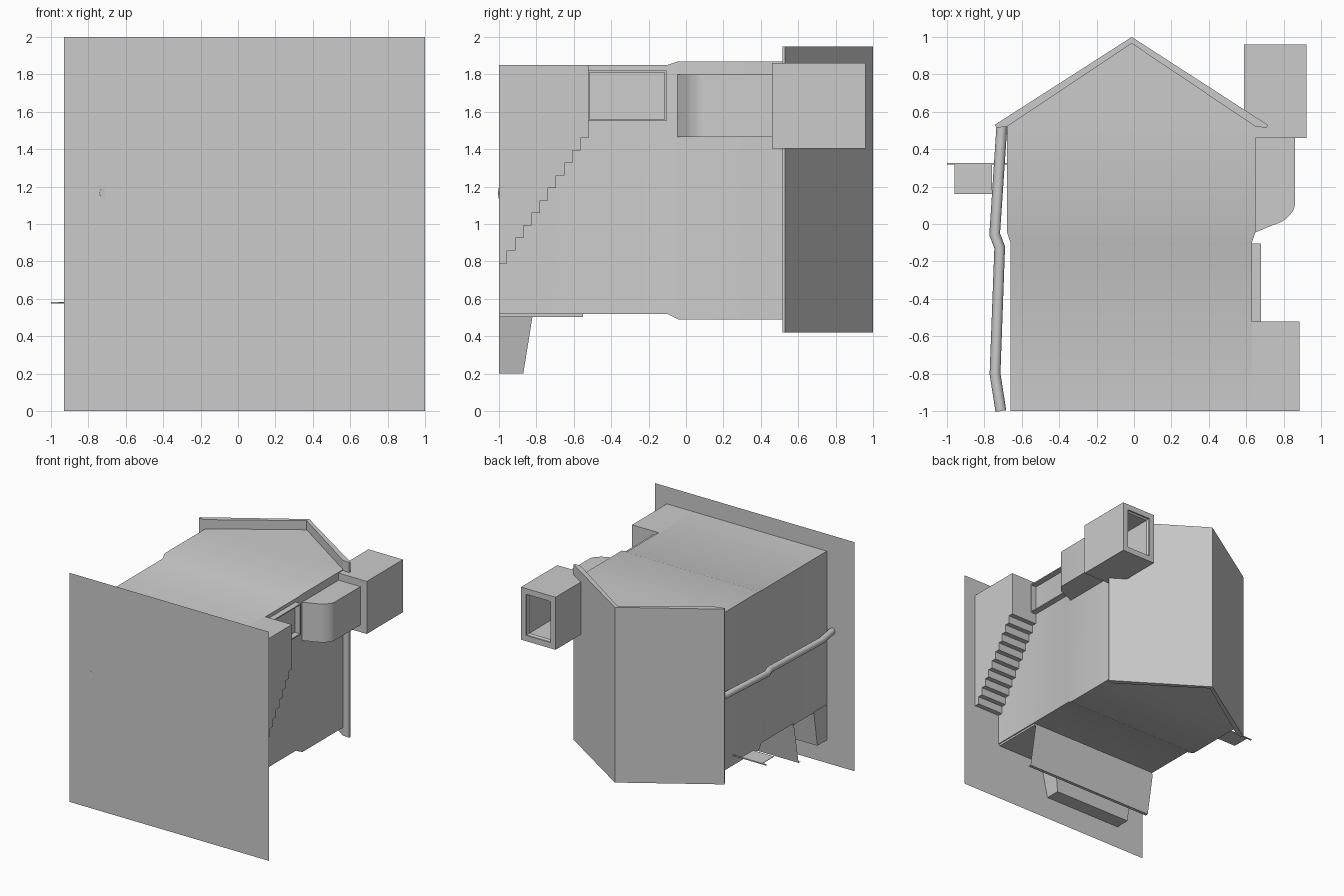
import bpy, bmesh, math

if "Cube" in bpy.data.objects:
    bpy.data.objects.remove(bpy.data.objects["Cube"])


def make(name, verts, faces, smooth=False):
    me = bpy.data.meshes.new(name)
    me.from_pydata(verts, [], faces)
    bm = bmesh.new()
    bm.from_mesh(me)
    bmesh.ops.recalc_face_normals(bm, faces=bm.faces)
    bm.to_mesh(me)
    bm.free()
    ob = bpy.data.objects.new(name, me)
    bpy.context.collection.objects.link(ob)
    if smooth:
        bpy.context.view_layer.objects.active = ob
        ob.select_set(True)
        bpy.ops.object.shade_smooth_by_angle(angle=math.radians(35))
        ob.select_set(False)
    return ob


def prism(name, pts, a, b, axis, smooth=False):
    """Extrude a profile along z (points x,y) or along x (points y,z)."""
    n = len(pts)
    put = (lambda p, t: (*p, t)) if axis == 'z' else (lambda p, t: (t, *p))
    verts = [put(p, t) for t in (a, b) for p in pts]
    faces = [tuple(range(n)), tuple(range(n, 2 * n))]
    faces += [(i, (i + 1) % n, n + (i + 1) % n, n + i) for i in range(n)]
    return make(name, verts, faces, smooth)


def box(name, x0, x1, y0, y1, z0, z1):
    return prism(name, [(x0, y0), (x1, y0), (x1, y1), (x0, y1)], z0, z1, 'z')


# Ground sheet
make("ground_sheet", [(-.93, -1, 0), (1, -1, 0), (1, -1, 2), (-.93, -1, 2)], [(0, 1, 2, 3)])

# House body: lower storey, flared upper storey, gable
rings = [(-1, -.66, .63, .52, 1.85), (-.1, -.66, .63, .52, 1.85),
         (-.04, -.68, .65, .49, 1.87), (.54, -.68, .65, .49, 1.87)]
verts, faces = [], [(0, 1, 2, 3)]
for y, x0, x1, z0, z1 in rings:
    verts += [(x0, y, z0), (x1, y, z0), (x1, y, z1), (x0, y, z1)]
for r in range(3):
    for i in range(4):
        j = (i + 1) % 4
        faces.append((4 * r + i, 4 * r + j, 4 * r + 4 + j, 4 * r + 4 + i))
verts += [(-.01, .98, .49), (-.01, .98, 1.87)]
faces += [(12, 13, 16), (15, 14, 17), (12, 16, 17, 15), (13, 14, 17, 16)]
make("house_body", verts, faces, True)

# Roof slabs
prism("roof", [(-.745, .53), (-.012, 1), (.715, .53), (.71, .515), (.65, .52),
               (-.012, .965), (-.68, .52), (-.735, .515)], .42, 1.95, 'z')

# Side stairs with landing
run, rise = .48 / 11, .67 / 10
steps = [(-1, 1.85), (-1, .79)]
for i in range(11):
    y = -1 + (i + 1) * run
    steps.append((y, .79 + i * rise))
    if i < 10:
        steps.append((y, .79 + (i + 1) * rise))
steps.append((-.52, 1.85))
prism("side_stairs", steps, .62, .885, 'x')

# Side door frame above the landing
for k, (y0, y1, z0, z1) in enumerate([(-.525, -.105, 1.55, 1.56), (-.525, -.105, 1.81, 1.82),
                                      (-.115, -.105, 1.56, 1.81), (-.525, -.515, 1.56, 1.81)]):
    box(f"door_frame_{k}", .62, .68, y0, y1, z0, z1)

# Chimney with curved foot, flared cap and open flue
curve = [(.65, -.045), (.72, -.015), (.785, .01), (.81, .025), (.835, .05), (.853, .075), (.86, .10)]
chim = prism("chimney", curve + [(.86, .935), (.65, .935)], 1.465, 1.80, 'z')
bm = bmesh.new()
bm.from_mesh(chim.data)
bm.normal_update()
top = max(bm.faces, key=lambda f: f.calc_center_median().y if f.normal.y > .9 else -9)


def extrude_top(face, dy, grow):
    c = face.calc_center_median()
    out = bmesh.ops.extrude_discrete_faces(bm, faces=[face])["faces"][0]
    for v in out.verts:
        v.co.x += math.copysign(grow, v.co.x - c.x)
        v.co.z += math.copysign(grow, v.co.z - c.z)
        v.co.y += dy
    return out


for dy, grow in [(0.013, .012), (.012, 0), (0, -.05), (-.5, 0)]:
    top = extrude_top(top, dy, grow)
bm.to_mesh(chim.data)
bm.free()
bpy.context.view_layer.objects.active = chim
chim.select_set(True)
bpy.ops.object.shade_smooth_by_angle(angle=math.radians(35))
chim.select_set(False)

# Drain pipe on the other side
cu = bpy.data.curves.new("drain_pipe", 'CURVE')
cu.dimensions = '3D'
cu.bevel_depth = .029
cu.bevel_resolution = 3
cu.use_fill_caps = True
path = [(-.706, .53), (-.745, -.055), (-.718, -.125), (-.743, -.8), (-.712, -1)]
sp = cu.splines.new('POLY')
sp.points.add(len(path) - 1)
for p, (x, y) in zip(sp.points, path):
    p.co = (x, y, 1.165, 1)
bpy.context.collection.objects.link(bpy.data.objects.new("drain_pipe", cu))

# Hanging sign board and its bracket
box("sign_bracket", -1, -.67, .317, .325, .574, .584)
box("sign_board", -.96, -.76, .16, .32, .577, .581)

# Shop front panel
box("shop_panel", -.655, .62, -1, -.55, .503, .53)

# Awning sheet with valance
awn = [(-.545, .503), (-.61, .15), (-.638, .15)]
make("awning", [(x, y, z) for y, z in awn for x in (-.661, .61)], [(0, 1, 3, 2), (2, 3, 5, 4)])

# Display counter under the awning, tapered outwards
cv = [(x, y, z) for y, z, xr in [(-1, .2, .10), (-.87, .2, .10), (-.82, .51, .17), (-1, .51, .17)]
      for x in (-.66, xr)]
make("shop_counter", cv, [(0, 1, 3, 2), (2, 3, 5, 4), (4, 5, 7, 6), (6, 7, 1, 0),
                          (0, 2, 4, 6), (1, 3, 5, 7)])
